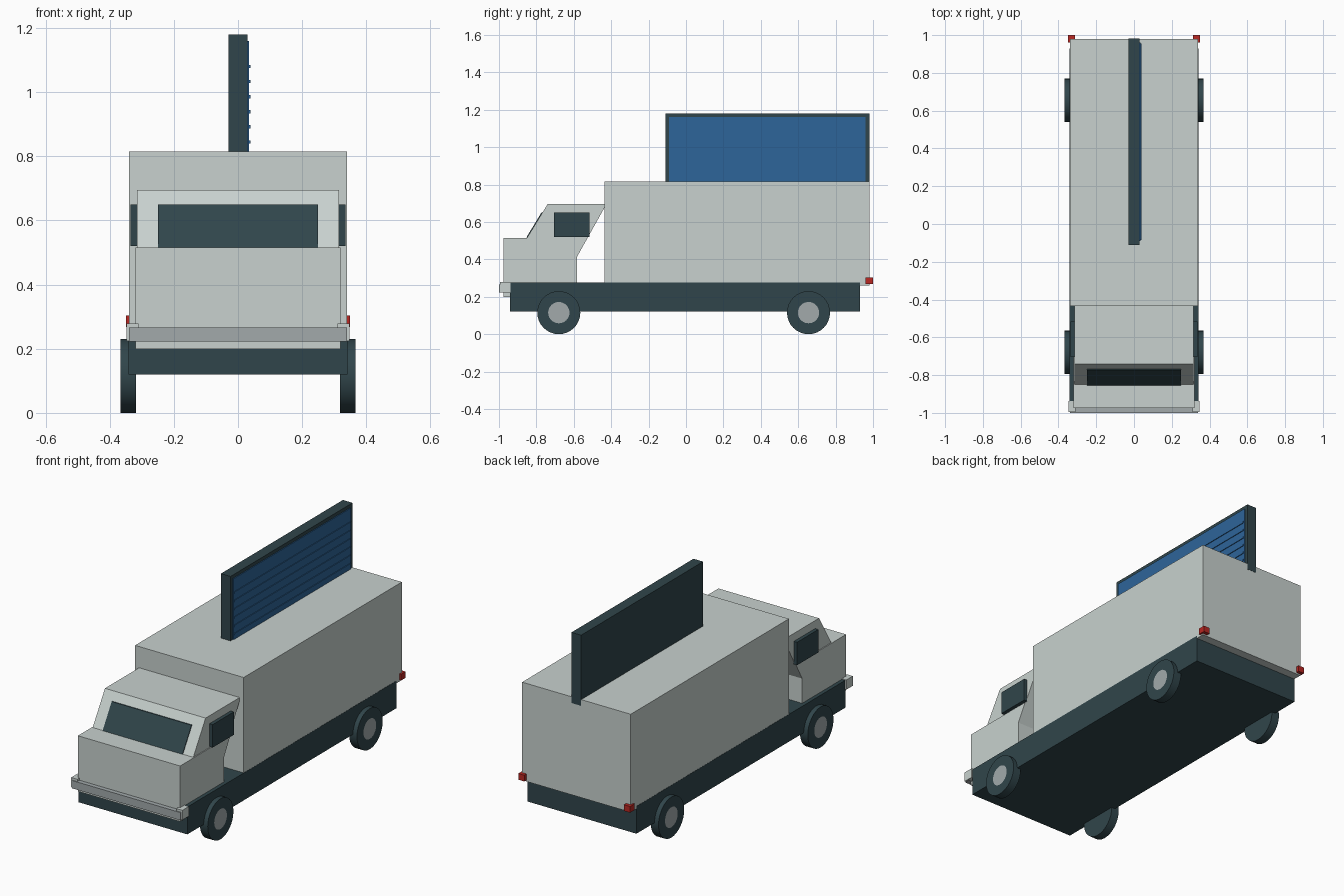
import bpy, bmesh, math
from mathutils import Matrix

cube = bpy.data.objects.get("Cube")
if cube:
    bpy.data.objects.remove(cube, do_unlink=True)


def material(name, rgb):
    m = bpy.data.materials.new(name)
    m.use_nodes = True
    m.diffuse_color = (*rgb, 1)
    m.node_tree.nodes["Principled BSDF"].inputs["Base Color"].default_value = (*rgb, 1)
    return m


PAINT = material("pale grey paint", (0.58, 0.64, 0.62))
DARK = material("dark slate", (0.03, 0.06, 0.07))
METAL = material("mid grey metal", (0.36, 0.4, 0.41))
BLUE = material("screen blue", (0.027, 0.13, 0.32))
RED = material("tail light red", (0.48, 0.02, 0.016))


def finish(name, bm, mats):
    bmesh.ops.recalc_face_normals(bm, faces=bm.faces)
    mesh = bpy.data.meshes.new(name)
    bm.to_mesh(mesh)
    bm.free()
    for m in mats:
        mesh.materials.append(m)
    ob = bpy.data.objects.new(name, mesh)
    bpy.context.collection.objects.link(ob)
    return ob


def box(name, x, y, z, mat):
    """Box from (low, high) ranges on each axis."""
    bm = bmesh.new()
    bmesh.ops.create_cube(bm, size=1)
    for v in bm.verts:
        for i, (lo, hi) in enumerate((x, y, z)):
            v.co[i] = hi if v.co[i] > 0 else lo
    return finish(name, bm, [mat])


def prism(name, half_width, profile, mat):
    """Side profile of (y, z) points extruded across x."""
    bm = bmesh.new()
    face = bm.faces.new([bm.verts.new((-half_width, y, z)) for y, z in profile])
    ext = bmesh.ops.extrude_face_region(bm, geom=[face])["geom"]
    moved = [g for g in ext if isinstance(g, bmesh.types.BMVert)]
    bmesh.ops.translate(bm, verts=moved, vec=(2 * half_width, 0, 0))
    return finish(name, bm, [mat])


def mirrored(x, side):
    return tuple(sorted((x[0] * side, x[1] * side)))


def wheel(name, side, y):
    """Tyre with an inset hub face on the outside."""
    r = 0.115
    bm = bmesh.new()
    turn = Matrix.Translation((side * 0.3425, y, r)) @ Matrix.Rotation(math.pi / 2, 4, "Y")
    bmesh.ops.create_cone(bm, cap_ends=True, segments=32, radius1=r, radius2=r,
                          depth=0.049, matrix=turn)
    bm.normal_update()
    outer = [f for f in bm.faces if f.normal.x * side > 0.9]
    bmesh.ops.inset_region(bm, faces=outer, thickness=0.058)
    outer[0].material_index = 1
    ob = finish(name, bm, [DARK, METAL])
    bpy.context.view_layer.objects.active = ob
    bpy.ops.object.select_all(action="DESELECT")
    ob.select_set(True)
    bpy.ops.object.shade_smooth_by_angle(angle=math.radians(30))


# Chassis and cargo body
box("chassis", (-0.341, 0.341), (-0.94, 0.93), (0.12, 0.275), DARK)
box("cargo_box", (-0.34, 0.34), (-0.435, 0.98), (0.26, 0.815), PAINT)

# Cab: hood section and greenhouse with a raked back
prism("cab_lower", 0.32, [(-0.975, 0.2), (-0.975, 0.515), (-0.526, 0.515),
                          (-0.582, 0.415), (-0.582, 0.2)], PAINT)
prism("cab_upper", 0.315, [(-0.85, 0.515), (-0.74, 0.695), (-0.434, 0.695),
                           (-0.434, 0.68), (-0.526, 0.515)], PAINT)

# Windscreen plate lying on the sloped front
prism("windscreen", 0.25, [(-0.854, 0.516), (-0.773, 0.65),
                           (-0.766, 0.65), (-0.848, 0.516)], DARK)

# Bumper bar
box("bumper", (-0.34, 0.34), (-1.0, -0.97), (0.222, 0.266), METAL)

# Parts repeated on both sides
for side, label in ((1, "left"), (-1, "right")):
    box("side_window_" + label, mirrored((0.314, 0.335), side),
        (-0.705, -0.515), (0.52, 0.65), DARK)
    box("bumper_end_" + label, mirrored((0.31, 0.348), side),
        (-0.995, -0.937), (0.224, 0.279), PAINT)
    box("tail_light_" + label, mirrored((0.312, 0.35), side),
        (0.96, 1.0), (0.268, 0.303), RED)
    wheel("front_wheel_" + label, side, -0.68)
    wheel("rear_wheel_" + label, side, 0.655)

# Roof display board with a ribbed screen on one side
box("display_frame", (-0.03, 0.03), (-0.11, 0.981), (0.78, 1.18), DARK)
box("display_screen", (0.028, 0.035), (-0.09, 0.96), (0.81, 1.16), BLUE)
for i in range(6):
    z = 0.845 + 0.047 * i
    box(f"screen_rib_{i + 1}", (0.034, 0.039), (-0.085, 0.955), (z - 0.005, z + 0.005), BLUE)
